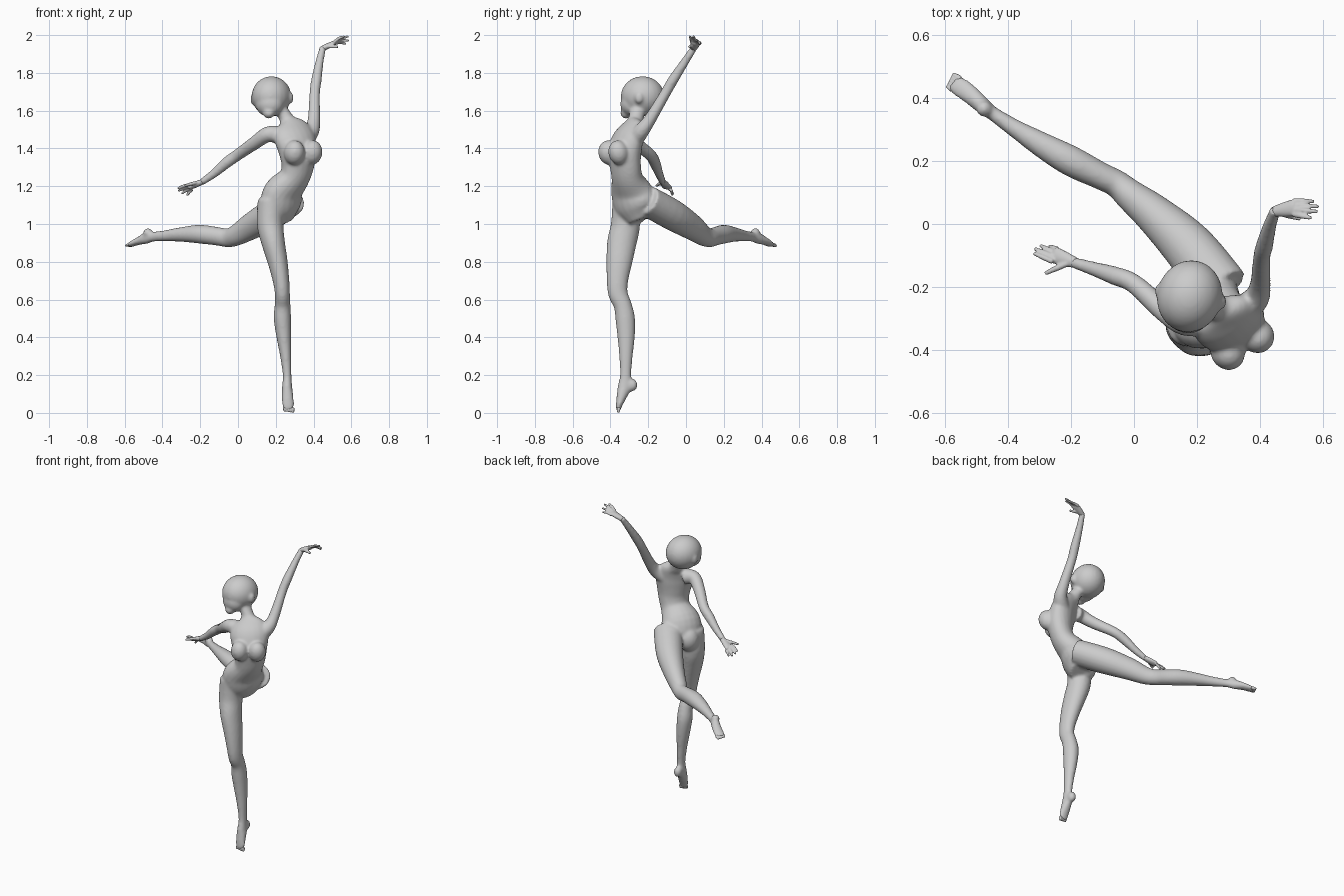
import bpy, bmesh, math
from mathutils import Vector, Matrix


def spline(p, steps):
    """Catmull-Rom resampling of stations of any length."""
    out = []
    for i in range(len(p) - 1):
        a, b, c, d = p[max(i - 1, 0)], p[i], p[i + 1], p[min(i + 2, len(p) - 1)]
        for s in range(steps):
            t = s / steps
            out.append([0.5 * (2 * q + (r - o) * t + (2 * o - 5 * q + 4 * r - u) * t * t
                        + (3 * q - o - 3 * r + u) * t ** 3) for o, q, r, u in zip(a, b, c, d)])
    return out + [list(p[-1])]


def loft(bm, stations, steps=4, n=20):
    """Skin elliptical rings: x, y, z, half width, half depth, heading of the width axis."""
    st = spline(stations, steps)
    pos = [Vector(s[:3]) for s in st]
    rings = []
    for i, s in enumerate(st):
        t = (pos[min(i + 1, len(st) - 1)] - pos[max(i - 1, 0)]).normalized()
        h = math.radians(s[5])
        u = Vector((math.cos(h), math.sin(h), 0))
        u = (u - t * u.dot(t)).normalized()
        v = t.cross(u)
        rings.append([bm.verts.new(pos[i] + u * s[3] * math.cos(k * math.tau / n)
                                   + v * s[4] * math.sin(k * math.tau / n)) for k in range(n)])
    for a, b in zip(rings, rings[1:]):
        for k in range(n):
            bm.faces.new((a[k], a[(k + 1) % n], b[(k + 1) % n], b[k]))
    bm.faces.new(rings[0][::-1])
    bm.faces.new(rings[-1])


def limb(bm, pts, heading):
    """Loft with one fixed heading; a single radius means a round section."""
    loft(bm, [(*p, *p[3:4] * (5 - len(p)), heading) for p in pts])


def ball(bm, c, r, turn=0, tilt=0):
    m = Matrix.Translation(c) @ Matrix.Rotation(math.radians(turn), 4, 'Z') \
        @ Matrix.Rotation(math.radians(tilt), 4, 'X') @ Matrix.Diagonal((*r, 1))
    bmesh.ops.create_uvsphere(bm, u_segments=24, v_segments=16, radius=1, matrix=m)


def finger(bm, a, b, r, lift=0.0):
    """Slim digit with rounded ends and a slight bend."""
    a, b = Vector(a), Vector(b)
    mid = (a + b) / 2 + Vector((0, 0, lift))
    loft(bm, [(*a, r, r, 40), (*mid, r, r, 40), (*b, r * .75, r * .75, 40)], 3, 10)
    ball(bm, b, (r * .75,) * 3)


def finish(bm, name, voxel, rounds):
    """Fuse the overlapping parts into one smooth skin."""
    bmesh.ops.recalc_face_normals(bm, faces=bm.faces)
    me = bpy.data.meshes.new(name)
    bm.to_mesh(me)
    bm.free()
    ob = bpy.data.objects.new(name, me)
    bpy.context.collection.objects.link(ob)
    rm = ob.modifiers.new("fuse", 'REMESH')
    rm.mode, rm.voxel_size, rm.use_smooth_shade = 'VOXEL', voxel, True
    sm = ob.modifiers.new("soften", 'SMOOTH')
    sm.factor, sm.iterations = 0.5, rounds
    for p in me.polygons:
        p.use_smooth = True
    return ob


body = bmesh.new()

# torso and neck
loft(body, [(.23, -.24, 1.02, .075, .06, 52), (.225, -.265, 1.09, .125, .09, 52),
            (.24, -.285, 1.17, .125, .09, 50), (.295, -.31, 1.24, .092, .074, 46),
            (.315, -.32, 1.30, .094, .073, 40), (.317, -.325, 1.37, .106, .079, 34),
            (.302, -.31, 1.45, .118, .07, 28), (.282, -.285, 1.51, .098, .05, 22),
            (.265, -.27, 1.54, .05, .042, 15), (.25, -.262, 1.57, .036, .04, 0),
            (.21, -.25, 1.63, .037, .042, 0)])
# bust
ball(body, (.393, -.357, 1.378), (.054, .054, .066), 34, 15)
ball(body, (.298, -.408, 1.378), (.054, .058, .066), 34, 15)
# glutes
ball(body, (.168, -.265, 1.08), (.068, .068, .08))
ball(body, (.245, -.175, 1.11), (.085, .075, .075), 52)

# standing leg and foot
limb(body, [(.175, -.32, 1.13, .07), (.17, -.32, 1.0, .07, .077), (.187, -.34, .9, .062, .078),
            (.21, -.353, .8, .053, .069), (.228, -.363, .7, .044, .057), (.235, -.36, .63, .04, .052),
            (.236, -.335, .57, .042, .048), (.235, -.322, .5, .046, .052), (.243, -.317, .4, .039, .046),
            (.253, -.318, .3, .03, .036), (.26, -.32, .2, .023, .03), (.26, -.325, .14, .027, .037),
            (.262, -.34, .09, .031, .028), (.265, -.353, .045, .032, .018), (.268, -.359, .015, .026, .012)], 0)
ball(body, (.259, -.288, .147), (.026, .032, .034))

# raised leg and foot
limb(body, [(.28, -.21, 1.125, .09, .08), (.175, -.075, 1.05, .083, .082), (.065, .03, .985, .064, .07),
            (-.01, .09, .94, .051, .056), (-.055, .128, .927, .044, .05), (-.11, .155, .935, .044, .049),
            (-.2, .2, .946, .049, .05), (-.29, .25, .945, .041, .04), (-.38, .305, .938, .029, .03),
            (-.45, .352, .932, .023, .026), (-.485, .38, .925, .027, .03), (-.525, .415, .91, .031, .021),
            (-.56, .44, .895, .032, .015), (-.575, .452, .888, .027, .012)], 53)
ball(body, (-.477, .367, .952), (.026, .026, .026))

# raised arm
limb(body, [(.34, -.28, 1.44, .05), (.388, -.238, 1.49, .042), (.402, -.19, 1.555, .033),
            (.406, -.11, 1.69, .028), (.415, -.07, 1.76, .028), (.432, -.005, 1.86, .022),
            (.45, .045, 1.937, .018)], 0)
# lowered arm
limb(body, [(.22, -.305, 1.47, .05), (.158, -.313, 1.475, .042), (.09, -.27, 1.43, .036),
            (.0, -.19, 1.367, .031), (-.06, -.165, 1.325, .03), (-.13, -.142, 1.265, .023),
            (-.195, -.122, 1.22, .018)], 60)

# head: skull, jaw, chin, ears
ball(body, (.177, -.23, 1.676), (.104, .116, .106), -15)
ball(body, (.168, -.283, 1.635), (.076, .064, .068), -15)
ball(body, (.163, -.318, 1.588), (.032, .03, .03), -15)
ball(body, (.28, -.25, 1.668), (.014, .022, .03), -15)
ball(body, (.08, -.21, 1.66), (.014, .022, .03), -15)
finish(body, "dancer_body", .008, 8)


def hand(name, wrist, knuckle, heading, half, spread, tips, thumb, lift):
    bm = bmesh.new()
    w, k, s = Vector(wrist), Vector(knuckle), Vector(spread)
    loft(bm, [(*w, .017, .015, heading), (*w.lerp(k, .5), half * .85, .015, heading),
              (*k, half, .012, heading), (*k.lerp(w, -.12), half * .9, .008, heading)], 4, 16)
    for i, tip in enumerate(tips):
        finger(bm, k + s * (i / 1.5 - 1), tip, .0085, lift)
    finger(bm, w.lerp(k, .35) - s * .5, thumb, .0095)
    finish(bm, name, .004, 3)


# hands
hand("raised_hand", (.446, .04, 1.928), (.508, .052, 1.958), 90, .027, (0, .022, -.004),
     [(.56, .02, 1.992), (.58, .04, 1.992), (.583, .056, 1.972), (.568, .072, 1.955)],
     (.525, .018, 1.938), .006)
hand("lowered_hand", (-.185, -.124, 1.226), (-.25, -.1, 1.195), 70, .027, (.008, .02, -.013),
     [(-.315, -.095, 1.19), (-.312, -.08, 1.177), (-.295, -.07, 1.163), (-.268, -.072, 1.155)],
     (-.278, -.155, 1.204), .003)

# toes
for name, base, side, step in (("standing_toes", (.266, -.358, .028), (.011, .001, 0), (.003, -.002, -.02)),
                               ("raised_toes", (-.565, .443, .892), (.0065, .0085, 0), (-.02, .014, -.007))):
    bm = bmesh.new()
    for i in range(5):
        p = Vector(base) + Vector(side) * (i - 2)
        finger(bm, p, p + Vector(step) * (.75 + .06 * i), .0075 + .0006 * i)
    finish(bm, name, .003, 2)
